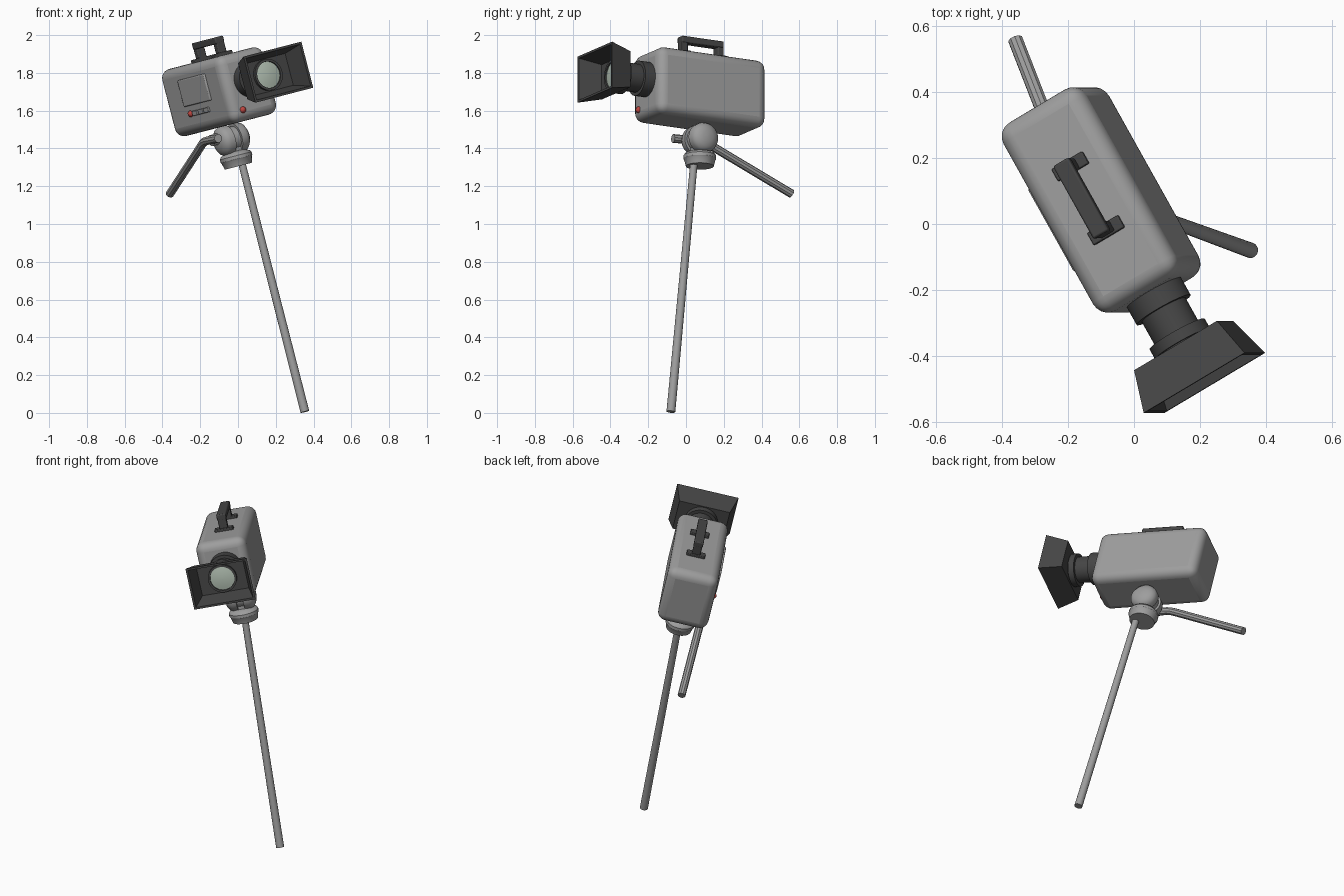
import bpy, bmesh, math
from mathutils import Matrix, Vector

if "Cube" in bpy.data.objects:
    bpy.data.objects.remove(bpy.data.objects["Cube"])

# Camera frame: turned 30 degrees, then tipped sideways
FRAME = (Matrix.Translation((-0.10, 0.073, 1.70))
         @ Matrix.Rotation(math.radians(-14.5), 4, 'Y')
         @ Matrix.Rotation(math.radians(30), 4, 'Z'))


def material(name, r, g, b):
    m = bpy.data.materials.new(name)
    m.diffuse_color = (r, g, b, 1)
    m.use_nodes = True
    m.node_tree.nodes["Principled BSDF"].inputs["Base Color"].default_value = m.diffuse_color
    return m


GREY = material("body_grey", 0.34, 0.34, 0.34)
DARK = material("dark_grey", 0.06, 0.06, 0.06)
GLASS = material("lens_glass", 0.45, 0.53, 0.45)
RED = material("signal_red", 0.5, 0.06, 0.05)


def finish(name, bm, mat, frame=FRAME, bevel=0, segments=2):
    bmesh.ops.recalc_face_normals(bm, faces=bm.faces)
    me = bpy.data.meshes.new(name)
    bm.to_mesh(me)
    bm.free()
    ob = bpy.data.objects.new(name, me)
    bpy.context.collection.objects.link(ob)
    me.materials.append(mat)
    ob.matrix_world = frame
    if bevel:
        mod = ob.modifiers.new("bevel", 'BEVEL')
        mod.width, mod.segments = bevel, segments
    bpy.ops.object.select_all(action='DESELECT')
    ob.select_set(True)
    bpy.context.view_layer.objects.active = ob
    bpy.ops.object.shade_smooth_by_angle(angle=math.radians(35))
    return ob


def box(name, mat, centre, size, bevel=0, segments=2):
    bm = bmesh.new()
    bmesh.ops.create_cube(bm, size=1, matrix=Matrix.Translation(centre)
                          @ Matrix.Diagonal((*size, 1)))
    return finish(name, bm, mat, bevel=bevel, segments=segments)


def lathe(name, mat, profile, centre, axis, frame=FRAME, n=32):
    """Closed turned shape; profile = (distance along axis, radius)."""
    bm = bmesh.new()
    turn = Matrix.Translation(centre) @ Vector(axis).to_track_quat('Z', 'Y').to_matrix().to_4x4()
    rings = []
    for d, r in profile:
        rings.append([bm.verts.new(turn @ Vector((r * math.cos(2 * math.pi * i / n),
                                                  r * math.sin(2 * math.pi * i / n), d)))
                      for i in range(n)])
    for a, b in zip(rings, rings[1:]):
        for i in range(n):
            bm.faces.new((a[i], a[(i + 1) % n], b[(i + 1) % n], b[i]))
    bm.faces.new(rings[0])
    bm.faces.new(rings[-1])
    return finish(name, bm, mat, frame)


# Camera body
box("camera_body", GREY, (0, 0, 0), (0.298, 0.66, 0.366), 0.05, 5)

# Side panel, button row and red lights
box("side_panel", GREY, (-0.15, -0.015, 0.04), (0.018, 0.29, 0.145), 0.006)
for i, y in enumerate((0.035, -0.03, -0.09)):
    box(f"side_button_{i + 1}", GREY, (-0.15, y, -0.077), (0.02, 0.05, 0.027), 0.003)
DOME = [(-0.01, 0.018), (0.0, 0.018), (0.009, 0.0155), (0.015, 0.009), (0.018, 0.002)]
lathe("record_button", RED, DOME, (-0.148, 0.09, -0.075), (-1, 0, 0), n=16)
lathe("front_light", RED, DOME, (-0.077, -0.328, -0.124), (0, -1, 0), n=16)

# Top carrying handle with cross feet
box("handle_grip", DARK, (0.01, 0, 0.266), (0.055, 0.255, 0.036), 0.006)
for side, tag in ((-1, "front"), (1, "rear")):
    box(f"handle_post_{tag}", DARK, (0.01, side * 0.109, 0.22), (0.05, 0.036, 0.09), 0.005)
    box(f"handle_foot_{tag}", DARK, (0.01, side * 0.112, 0.188), (0.11, 0.042, 0.022), 0.004)

# Lens barrel and glass
LX, LZ = 0.008, 0.022
lathe("lens_barrel", DARK,
      [(-0.02, 0.094), (0.06, 0.094), (0.06, 0.076), (0.145, 0.076), (0.145, 0.096),
       (0.18, 0.096), (0.18, 0.084), (0.212, 0.084), (0.212, 0.071), (0.202, 0.071)],
      (LX, -0.33, LZ), (0, -1, 0), n=40)
lathe("lens_glass", GLASS,
      [(0.195, 0.0705), (0.204, 0.0705), (0.208, 0.05), (0.211, 0.025), (0.212, 0.004)],
      (LX, -0.33, LZ), (0, -1, 0), n=40)

# Flared rectangular lens hood
bm = bmesh.new()
loops = []
for y, w, h in ((-0.515, 0.15, 0.098), (-0.646, 0.1825, 0.126),
                (-0.646, 0.170, 0.114), (-0.525, 0.138, 0.087)):
    loops.append([bm.verts.new((LX + sx * w, y, LZ + sz * h))
                  for sx, sz in ((-1, -1), (1, -1), (1, 1), (-1, 1))])
for a, b in zip(loops, loops[1:]):
    for i in range(4):
        bm.faces.new((a[i], a[(i + 1) % 4], b[(i + 1) % 4], b[i]))
bm.faces.new(loops[0])
bm.faces.new(loops[-1])
finish("lens_hood", bm, DARK)

# Tilt head: two domed cheeks on a central disc
half = [(0.02, 0.066), (0.02, 0.08), (0.05, 0.08), (0.068, 0.073),
        (0.082, 0.055), (0.09, 0.03), (0.092, 0.004)]
lathe("tilt_head", GREY, [(-d, r) for d, r in reversed(half)] + half, (0, 0, -0.26), (1, 0, 0))
box("head_bracket", GREY, (0, 0, -0.31), (0.06, 0.09, 0.07), 0.01)

# Flanged base under the head
lathe("head_base", GREY,
      [(-0.045, 0.074), (-0.012, 0.082), (-0.005, 0.087), (0.012, 0.087),
       (0.024, 0.078), (0.035, 0.05), (0.04, 0.02)], (0, 0, -0.362), (0, 0, 1))

# Bent pan handle, with a stub joining it to the head
cu = bpy.data.curves.new("pan_path", 'CURVE')
cu.dimensions = '3D'
cu.bevel_depth, cu.bevel_resolution, cu.use_fill_caps = 0.023, 3, True
pts = [(-0.128, -0.09, -0.238), (-0.118, 0.05, -0.235), (-0.115, 0.085, -0.237),
       (-0.113, 0.115, -0.245), (-0.11, 0.15, -0.26), (-0.092, 0.615, -0.458)]
sp = cu.splines.new('POLY')
sp.points.add(len(pts) - 1)
for p, co in zip(sp.points, pts):
    p.co = (*co, 1)
tmp = bpy.data.objects.new("pan_path", cu)
bpy.context.collection.objects.link(tmp)
bpy.context.view_layer.update()
me = bpy.data.meshes.new_from_object(tmp.evaluated_get(bpy.context.evaluated_depsgraph_get()))
bm = bmesh.new()
bm.from_mesh(me)
bpy.data.objects.remove(tmp)
finish("pan_handle", bm, GREY)
lathe("pan_handle_joint", GREY, [(0, 0.03), (0.06, 0.03)], (-0.125, -0.005, -0.24), (1, 0, 0), n=20)

# Single leaning leg
top, foot = Vector((0.012, 0.045, 1.355)), Vector((0.354, -0.08, 0.006))
axis = top - foot
lathe("leg", GREY, [(0, 0.0235), (axis.length, 0.0195)], foot, axis, Matrix.Identity(4), n=20)
